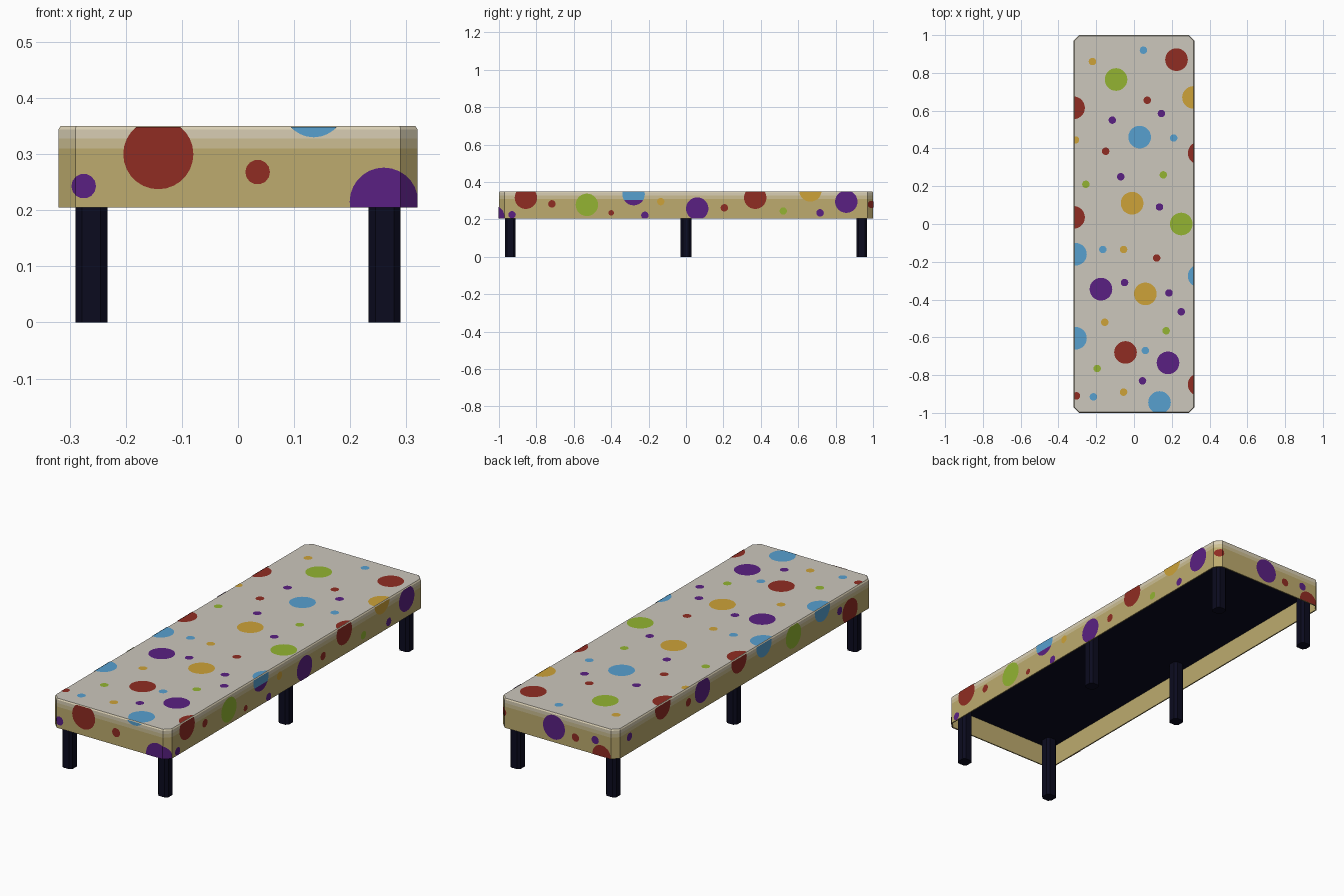
import bpy, bmesh, math
from mathutils import Vector

if "Cube" in bpy.data.objects:
    bpy.data.objects.remove(bpy.data.objects["Cube"])

HX, HY, CH = 0.32, 1.0, 0.03          # half sizes and corner chamfer
Z0, ZP, Z1 = 0.205, 0.31, 0.35        # skirt bottom, panel, top


def lin(c):
    c /= 255
    return c / 12.92 if c <= 0.04045 else ((c + 0.055) / 1.055) ** 2.4


PALETTE = {
    "tan": (189, 171, 110), "pale_tan": (204, 190, 146), "cream": (216, 206, 179),
    "light_grey": (204, 199, 188), "black_navy": (11, 11, 31),
    "red": (144, 44, 34), "green": (147, 180, 50), "yellow": (205, 162, 56),
    "blue": (87, 160, 207), "purple": (90, 32, 130)}
MATS = {}
for name, rgb in PALETTE.items():
    m = bpy.data.materials.new(name)
    m.diffuse_color = (*[lin(c) for c in rgb], 1)
    m.use_nodes = True
    m.node_tree.nodes["Principled BSDF"].inputs["Base Color"].default_value = m.diffuse_color
    MATS[name] = m
NAMES = list(PALETTE)
IDX = {n: i for i, n in enumerate(NAMES)}


def finish(bm, name, mats):
    me = bpy.data.meshes.new(name)
    bm.to_mesh(me)
    bm.free()
    for n in mats:
        me.materials.append(MATS[n])
    ob = bpy.data.objects.new(name, me)
    bpy.context.collection.objects.link(ob)
    return ob


def ring(bm, z, inset=0.0):
    x, y, c = HX - inset, HY - inset, CH - inset * 0.59
    pts = [(x, c - y), (x, y - c), (x - c, y), (c - x, y),
           (-x, y - c), (-x, c - y), (c - x, -y), (x - c, -y)]
    return [bm.verts.new((px, py, z)) for px, py in pts]


# Padded cover: open-bottomed skirt in bands, closed by the top
bm = bmesh.new()
levels = [(ZP, 0.006, None), (Z0, 0.006, "tan"), (Z0, 0, "tan"), (ZP, 0, "tan"),
          (0.328, 0, "pale_tan"), (0.344, 0, "cream"), (Z1, 0.004, "cream")]
prev = None
for z, inset, col in levels:
    cur = ring(bm, z, inset)
    if prev:
        for i in range(8):
            j = (i + 1) % 8
            f = bm.faces.new((prev[i], prev[j], cur[j], cur[i]))
            f.material_index = IDX[col]
    prev = cur
bm.faces.new(prev).material_index = IDX["light_grey"]
finish(bm, "padded_cover", NAMES)

# Dark underside panel recessed inside the skirt
bm = bmesh.new()
a, b = ring(bm, ZP, 0.006), ring(bm, ZP + 0.02, 0.006)
bm.faces.new(a[::-1])
bm.faces.new(b)
for i in range(8):
    j = (i + 1) % 8
    bm.faces.new((a[i], a[j], b[j], b[i]))
finish(bm, "underside_panel", ["black_navy"])

# Six legs with chamfered vertical edges
for sx in (-1, 1):
    for y, row in ((-0.94, "front"), (0, "middle"), (0.94, "back")):
        bm = bmesh.new()
        bmesh.ops.create_cube(bm, size=1)
        for v in bm.verts:
            v.co = (0.2615 * sx + v.co.x * 0.057, y + v.co.y * 0.057, (v.co.z + 0.5) * ZP)
        up = [e for e in bm.edges if abs(e.verts[0].co.z - e.verts[1].co.z) > 0.1]
        bmesh.ops.bevel(bm, geom=up, offset=0.012, segments=1, affect='EDGES')
        finish(bm, f"{row}_{'right' if sx > 0 else 'left'}_leg", ["black_navy"])


def clip(poly, axis, limit, sign):
    """Keep the part of a 2D polygon where sign * p[axis] <= sign * limit."""
    out = []
    for p, q in zip(poly, poly[1:] + poly[:1]):
        dp, dq = sign * (p[axis] - limit), sign * (q[axis] - limit)
        if dp <= 0:
            out.append(p)
        if dp * dq < 0:
            t = dp / (dp - dq)
            out.append(tuple(p[k] + t * (q[k] - p[k]) for k in (0, 1)))
    return out


def add_dot(bm, dot, box, place, outward):
    col, u, v, r = dot
    n = 28 if r > 0.03 else 14
    poly = [(u + r * math.cos(2 * math.pi * i / n), v + r * math.sin(2 * math.pi * i / n))
            for i in range(n)]
    for axis, limit, sign in ((0, box[0], -1), (0, box[1], 1), (1, box[2], -1), (1, box[3], 1)):
        poly = clip(poly, axis, limit, sign)
    if len(poly) < 3:
        return
    f = bm.faces.new([bm.verts.new(place(*p)) for p in poly])
    f.normal_update()
    if f.normal.dot(outward) < 0:
        f.normal_flip()
    f.material_index = IDX[col]


# Dots on the top
R, S = 0.06, 0.02
big_top = {
    "red": [(.225, .87), (-.32, .615), (.345, .375), (-.32, .035), (-.045, -.68), (.345, -.85)],
    "green": [(-.095, .765), (.25, 0)],
    "yellow": [(.315, .67), (-.01, .11), (.06, -.37)],
    "blue": [(.03, .46), (-.31, -.16), (.345, -.275), (-.31, -.605), (.135, -.945)],
    "purple": [(-.175, -.345), (.18, -.735)]}
small_top = {
    "red": [(.07, .655), (-.15, .385), (.12, -.18), (-.305, -.91)],
    "green": [(.155, .26), (-.255, .21), (.17, -.565), (-.195, -.765), (-.335, -.37)],
    "yellow": [(-.22, .86), (-.31, .445), (-.055, -.135), (-.155, -.52), (-.055, -.89)],
    "blue": [(.05, .92), (.21, .455), (-.165, -.135), (.06, -.67), (-.215, -.915)],
    "purple": [(.145, .585), (-.115, .55), (-.07, .25), (.135, .09), (-.05, -.31),
               (.185, -.365), (.25, -.465), (.045, -.83)]}
bm = bmesh.new()
for table, r in ((big_top, R), (small_top, S)):
    for col, pts in table.items():
        for x, y in pts:
            add_dot(bm, (col, x, y, r), (-.316, .316, -.996, .996),
                    lambda u, v: (u, v, Z1 + 0.0015), Vector((0, 0, 1)))
finish(bm, "top_dots", NAMES)

# Dots on the walls: u runs along world x or y, v is height; they wrap the chamfers
front = [("red", -.142, .30, .0625), ("red", .035, .268, .022), ("purple", -.275, .243, .022),
         ("purple", .26, .215, .061), ("blue", .135, .385, .055)]
back = [("purple", .02, .28, R), ("red", .30, .28, S), ("red", -.097, .26, S),
        ("purple", -.205, .277, S), ("red", -.24, .21, .05)]
right = [("red", -.856, .316, R), ("red", -.717, .283, S), ("green", -.53, .278, R),
         ("red", -.40, .235, .015), ("purple", -.28, .335, R, Z0, .305),
         ("blue", -.28, .335, R, .305, Z1), ("purple", -.22, .222, S), ("yellow", -.135, .295, S),
         ("purple", .06, .258, R), ("red", .205, .262, S), ("red", .37, .316, R),
         ("green", .52, .245, S), ("yellow", .665, .355, R), ("purple", .717, .235, S),
         ("purple", .857, .295, R), ("purple", -.93, .225, S), ("purple", -1.02, .225, .045)]
left = [("purple", .90, .285, S), ("red", .64, .335, R), ("purple", .33, .298, R),
        ("red", .44, .28, S), ("red", .045, .335, R), ("blue", -.15, .34, R),
        ("green", -.38, .295, R), ("blue", -.605, .34, R), ("purple", -.74, .28, S),
        ("red", -.82, .25, R)]


def wall_dots(name, dots, axis, sign):
    half, depth = (HX, HY) if axis == 1 else (HY, HX)
    flat = half - CH

    def place(u, v):
        d = sign * (depth + 0.0015 - max(0, abs(u) - flat))
        return (u, d, v) if axis == 1 else (d, u, v)

    outward = Vector((0, sign, 0) if axis == 1 else (sign, 0, 0))
    bm = bmesh.new()
    for col, u, v, r, *zr in dots:
        lo, hi = zr if zr else (Z0, Z1)
        for u0, u1 in ((-half, -flat), (-flat, flat), (flat, half)):
            add_dot(bm, (col, u, v, r), (u0, u1, lo, min(hi, .348)), place, outward)
    finish(bm, name, NAMES)


wall_dots("front_dots", front, 1, -1)
wall_dots("back_dots", back, 1, 1)
wall_dots("right_dots", right, 0, 1)
wall_dots("left_dots", left, 0, -1)
